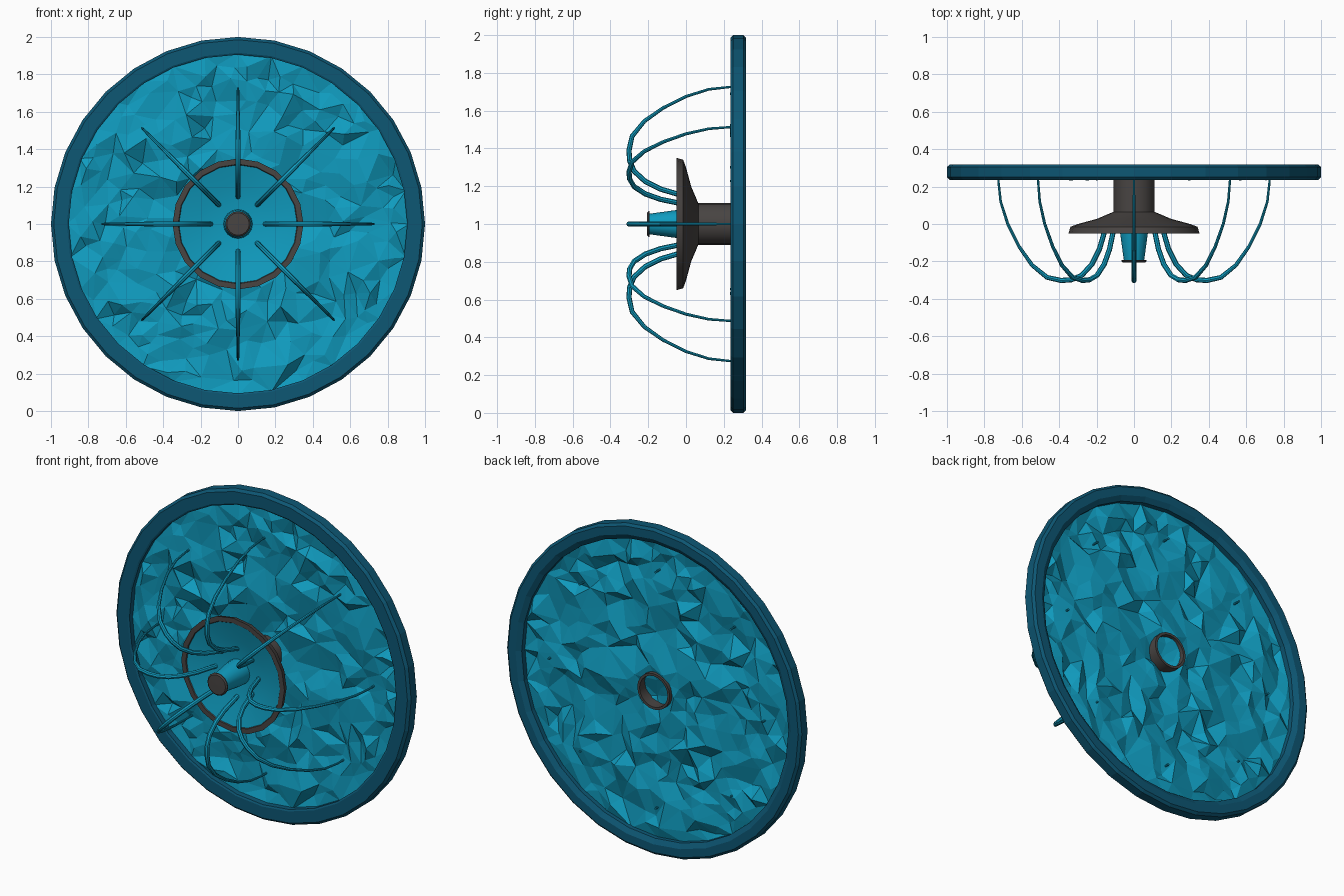
import bpy, bmesh, math, random
from mathutils import Vector
from mathutils.geometry import delaunay_2d_cdt

if "Cube" in bpy.data.objects:
    bpy.data.objects.remove(bpy.data.objects["Cube"])

random.seed(7)
CZ = 1.0  # height of the central axis, which runs along y


def material(name, rgb):
    m = bpy.data.materials.new(name)
    m.diffuse_color = (*rgb, 1)
    m.use_nodes = True
    m.node_tree.nodes["Principled BSDF"].inputs["Base Color"].default_value = m.diffuse_color
    return m


teal = material("teal", (0.005, 0.33, 0.52))
navy = material("dark blue", (0.004, 0.095, 0.175))
grey = material("dark grey", (0.065, 0.058, 0.055))


def finish(name, bm, mat, smooth=None, normals=True):
    if normals:
        bmesh.ops.recalc_face_normals(bm, faces=bm.faces[:])
    me = bpy.data.meshes.new(name)
    bm.to_mesh(me)
    bm.free()
    me.materials.append(mat)
    ob = bpy.data.objects.new(name, me)
    bpy.context.collection.objects.link(ob)
    if smooth:
        bpy.context.view_layer.objects.active = ob
        ob.select_set(True)
        bpy.ops.object.shade_smooth_by_angle(angle=math.radians(smooth))
        ob.select_set(False)
    return ob


def lathe(name, profile, segs, mat, closed=False, smooth=None):
    """Spin (radius, y) points about the central axis."""
    bm = bmesh.new()
    rings = []
    for r, y in profile:
        if r == 0:
            rings.append([bm.verts.new((0, y, CZ))] * segs)
        else:
            rings.append([bm.verts.new((r * math.sin(2 * math.pi * i / segs), y,
                                        CZ + r * math.cos(2 * math.pi * i / segs)))
                          for i in range(segs)])
    pairs = list(zip(rings, rings[1:]))
    if closed:
        pairs.append((rings[-1], rings[0]))
    for a, b in pairs:
        for i in range(segs):
            j = (i + 1) % segs
            vs = list(dict.fromkeys((a[i], a[j], b[j], b[i])))
            bm.faces.new(vs)
    return finish(name, bm, mat, smooth=smooth)


# Outer rim with bevelled edges
lathe("outer_rim", [(0.905, 0.24), (0.915, 0.235), (0.985, 0.235), (1.0, 0.25),
                    (1.0, 0.305), (0.985, 0.318), (0.935, 0.318), (0.905, 0.30)],
      32, navy, closed=True)

# Crumpled sheet: random points triangulated, then jittered in depth
pts = [Vector((0.915 * math.sin(2 * math.pi * i / 32), 0.915 * math.cos(2 * math.pi * i / 32)))
       for i in range(32)]
tries = 0
while len(pts) < 330 and tries < 20000:
    tries += 1
    p = Vector((random.uniform(-0.88, 0.88), random.uniform(-0.88, 0.88)))
    if p.length < 0.88 and all((p - q).length > 0.055 for q in pts):
        pts.append(p)
verts, _, faces = delaunay_2d_cdt(pts, [], [], 0, 1e-5)[:3]
bm = bmesh.new()
bv = []
for v in verts:
    edge = v.length > 0.9
    depth = 0.272 if edge else 0.272 + max(-0.04, min(0.04, random.gauss(0, 0.018)))
    bv.append(bm.verts.new((v.x, depth, CZ + v.y)))
for f in faces:
    bm.faces.new([bv[i] for i in f])
finish("crumpled_sheet", bm, teal)

# Hub tube flaring into a dish, hollow behind
lathe("hub_and_dish", [(0.095, 0.315), (0.11, 0.315), (0.11, 0.065), (0.20, 0.027),
                       (0.30, 0.0), (0.34, -0.015), (0.35, -0.05), (0.32, -0.05),
                       (0.31, -0.035), (0.095, 0.03)],
      20, grey, closed=True, smooth=25)

# Teal lining of the dish
lathe("dish_lining", [(0.322, -0.046), (0.2, -0.015), (0.0, 0.015)], 20, teal, smooth=30)

# Centre plug and its cap
lathe("centre_plug", [(0.078, 0.01), (0.074, -0.05), (0.054, -0.197)], 16, teal, smooth=40)
lathe("plug_cap", [(0.054, -0.192), (0.068, -0.193), (0.068, -0.199), (0.06, -0.206), (0, -0.207)], 16, grey)

# Curved spokes: (radius from axis, y, thickness)
PATH = [(0.725, 0.30, 0.006), (0.725, 0.23, 0.006), (0.713, 0.12, 0.007), (0.675, 0.0, 0.008),
        (0.615, -0.12, 0.009), (0.545, -0.22, 0.011), (0.465, -0.285, 0.013), (0.39, -0.302, 0.014),
        (0.335, -0.298, 0.014), (0.28, -0.275, 0.014), (0.225, -0.215, 0.014),
        (0.185, -0.135, 0.014), (0.16, -0.05, 0.014), (0.145, -0.005, 0.013)]


def spoke(name, angle, sides=8):
    out = Vector((math.sin(angle), 0, math.cos(angle)))
    fwd = Vector((0, 1, 0))
    side = out.cross(fwd)
    bm = bmesh.new()
    rings = []
    for i, (r, y, t) in enumerate(PATH):
        a, b = PATH[max(i - 1, 0)], PATH[min(i + 1, len(PATH) - 1)]
        tangent = (out * (b[0] - a[0]) + fwd * (b[1] - a[1])).normalized()
        normal = tangent.cross(side)
        c = Vector((0, 0, CZ)) + out * r + fwd * y
        rings.append([bm.verts.new(c + t * (normal * math.cos(2 * math.pi * k / sides)
                                            + side * math.sin(2 * math.pi * k / sides)))
                      for k in range(sides)])
    for a, b in zip(rings, rings[1:]):
        for k in range(sides):
            j = (k + 1) % sides
            bm.faces.new((a[k], a[j], b[j], b[k]))
    bm.faces.new(rings[0])
    bm.faces.new(rings[-1])
    finish(name, bm, teal, smooth=40)


for n in range(8):
    spoke(f"spoke_{n + 1}", n * math.pi / 4)
